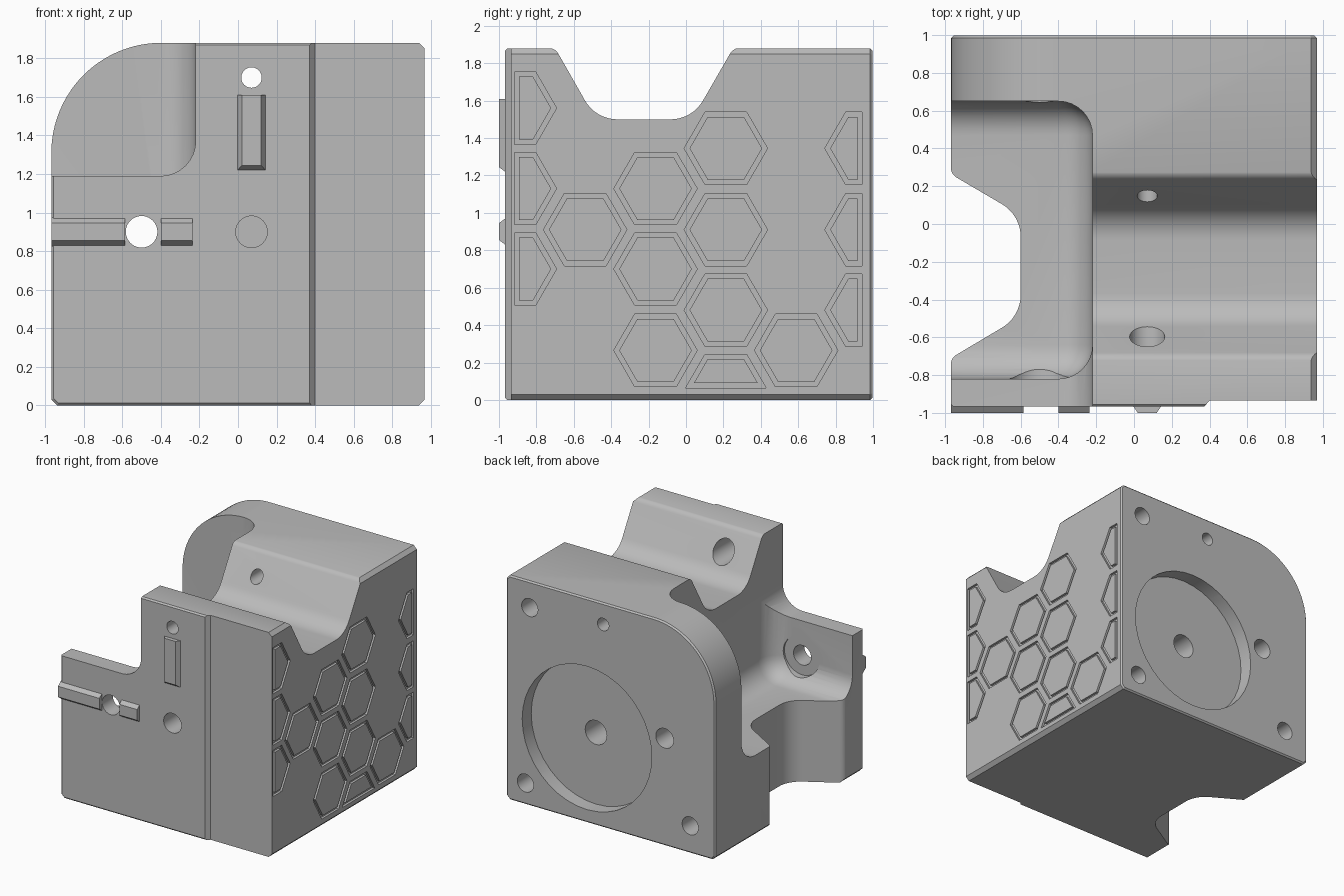
import bpy, bmesh, math
from mathutils import Vector

cube = bpy.data.objects.get("Cube")
if cube:
    bpy.data.objects.remove(cube)

grey = bpy.data.materials.new("light_grey")
grey.use_nodes = True
grey.diffuse_color = (0.5, 0.5, 0.5, 1)
for node in grey.node_tree.nodes:
    if node.type == 'BSDF_PRINCIPLED':
        node.inputs["Base Color"].default_value = (0.5, 0.5, 0.5, 1)


def finish(name, bm):
    bmesh.ops.recalc_face_normals(bm, faces=bm.faces[:])
    mesh = bpy.data.meshes.new(name)
    bm.to_mesh(mesh)
    bm.free()
    mesh.materials.append(grey)
    obj = bpy.data.objects.new(name, mesh)
    bpy.context.collection.objects.link(obj)
    return obj


def rounded(corners):
    """Corners are (u, v, radius, segments); one segment makes a chamfer."""
    out = []
    for i, (u, v, r, seg) in enumerate(corners):
        p = Vector((u, v))
        if not r:
            out.append(p)
            continue
        d1 = (Vector(corners[i - 1][:2]) - p).normalized()
        d2 = (Vector(corners[(i + 1) % len(corners)][:2]) - p).normalized()
        half = d1.angle(d2) / 2
        centre = p + (d1 + d2).normalized() * r / math.sin(half)
        start = p + d1 * r / math.tan(half) - centre
        end = p + d2 * r / math.tan(half) - centre
        out += [centre + start.lerp(end, k / seg).normalized() * r for k in range(seg + 1)]
    return out


def prism(name, points, axis, a, b, cap_bevel=0):
    bm = bmesh.new()
    place = {'x': lambda p, d: (d, p[0], p[1]),
             'y': lambda p, d: (p[0], d, p[1]),
             'z': lambda p, d: (p[0], p[1], d)}[axis]
    ends = [[bm.verts.new(place(p, d)) for p in points] for d in (a, b)]
    caps = [bm.faces.new(e) for e in ends]
    n = len(points)
    for i in range(n):
        j = (i + 1) % n
        bm.faces.new((ends[0][i], ends[0][j], ends[1][j], ends[1][i]))
    bmesh.ops.recalc_face_normals(bm, faces=bm.faces[:])
    if cap_bevel:
        edges = [e for f in caps for e in f.edges]
        bmesh.ops.bevel(bm, geom=edges, offset=cap_bevel, segments=1,
                        profile=0.5, affect='EDGES')
    return finish(name, bm)


def rod(x, z, r, y0, y1):
    pts = [(x + r * math.cos(t * math.tau / 40), z + r * math.sin(t * math.tau / 40))
           for t in range(40)]
    return prism("hole_cutter", pts, 'y', y0, y1)


def frustum(name, x, z, y0, y1, inset_x, inset_low, inset_high):
    """Bar on the front face, narrowing from y0 to y1."""
    bm = bmesh.new()
    bmesh.ops.create_cube(bm, size=2)
    for v in bm.verts:
        front = v.co.y < 0
        i, k = v.co.x > 0, v.co.z > 0
        dx = inset_x * (-1 if i else 1) * front
        dz = (-inset_high if k else inset_low) * front
        v.co = (x[i] + dx, y1 if front else y0, z[k] + dz)
    return finish(name, bm)


# main block with the big rounded upper corner
W, TOP, FRONT, BACK = 0.968, 1.88, -0.967, 0.997
body = prism("mount_body", rounded([
    (-W, 0, 0.03, 1), (W, 0, 0.03, 1), (W, TOP, 0.03, 1), (-W, TOP, 0.57, 24)]),
    'y', FRONT, BACK, 0.012)


def cut(cutter):
    cutter.hide_render = True
    mod = body.modifiers.new("cut", 'BOOLEAN')
    mod.operation, mod.solver, mod.object = 'DIFFERENCE', 'EXACT', cutter
    bpy.context.view_layer.objects.active = body
    bpy.ops.object.modifier_apply(modifier=mod.name)
    bpy.data.objects.remove(cutter)


# side pocket with filleted floor and walls
bm = bmesh.new()
bmesh.ops.create_cube(bm, size=1)
lo, hi = Vector((-2, -0.82, 0.68)), Vector((-0.22, 0.65, 3))
for v in bm.verts:
    v.co = [lo[i] if v.co[i] < 0 else hi[i] for i in range(3)]
bmesh.ops.bevel(bm, geom=bm.edges[:], offset=0.18, segments=8, profile=0.5, affect='EDGES')
cut(finish("pocket_cutter", bm))

# open upper corner of the front wall
cut(prism("corner_cutter", rounded([
    (-2, 1.19, 0, 1), (-0.22, 1.19, 0.18, 10), (-0.22, 3, 0, 1), (-2, 3, 0, 1)]),
    'y', -2, -0.3))

# upright channel in the side
cut(prism("channel_cutter", rounded([
    (-1.5, 0.4, 0, 1), (-0.97, 0.4, 0, 1), (-0.97, 0.264, 0.06, 5), (-0.6, 0.047, 0.2, 8),
    (-0.6, -0.49, 0.2, 8), (-0.97, -0.71, 0.06, 5), (-0.97, -0.8, 0, 1), (-1.5, -0.8, 0, 1)]),
    'z', -1, 3))

# trough across the top
cut(prism("trough_cutter", rounded([
    (-0.8, 2.5, 0, 1), (-0.8, 1.882, 0, 1), (-0.70, 1.882, 0.06, 5), (-0.483, 1.5, 0.2, 8),
    (0.033, 1.5, 0.2, 8), (0.253, 1.882, 0.06, 5), (0.4, 1.882, 0, 1), (0.4, 2.5, 0, 1)]),
    'x', -2, 2))

# shallow step on the front face
cut(prism("step_cutter", [(0.36, -0.98), (0.40, -0.935), (1.5, -0.935), (1.5, -1.5), (0.36, -1.5)],
          'z', -1, 3))

# round recess and its centre hole on the back
cut(rod(0.22, 0.71, 0.6, 0.877, 1.5))
cut(rod(0.22, 0.71, 0.1, 0.45, 1.2))

# mounting holes on the back
for x, z in ((0.75, 1.66), (0.79, 0.18), (-0.737, 0.23)):
    cut(rod(x, z, 0.075, 0.6, 1.5))

# through holes with counterbores, and the front hole
cut(rod(-0.5, 0.9, 0.082, -2, 2))
cut(rod(-0.5, 0.9, 0.165, -0.825, -0.45))
cut(rod(0.07, 1.7, 0.053, -2, 2))
cut(rod(0.07, 1.7, 0.093, -0.84, -0.4))
cut(rod(0.07, 0.9, 0.082, -2, -0.45))

# honeycomb grooves on the side
columns = {0: (1.56, 1.13, 0.70), 1: (0.91,), 2: (1.13, 0.70, 0.265),
           3: (1.345, 0.91, 0.48, 0.05), 4: (0.265,), 5: (1.345, 0.91, 0.48)}
bm = bmesh.new()
for col, heights in columns.items():
    for z in heights:
        bm.faces.new([bm.verts.new((W, -0.915 + 0.376 * col + 0.223 * math.cos(k * math.pi / 3),
                                    z + 0.223 * math.sin(k * math.pi / 3))) for k in range(6)])
for co, no in (((0, -0.918, 0), (0, -1, 0)), ((0, 0.942, 0), (0, 1, 0)), ((0, 0, 0.065), (0, 0, -1))):
    bmesh.ops.bisect_plane(bm, geom=bm.verts[:] + bm.edges[:] + bm.faces[:],
                           plane_co=co, plane_no=no, clear_outer=True)
bmesh.ops.inset_individual(bm, faces=bm.faces[:], thickness=0.025, use_even_offset=True)
inner = [f for f in bm.faces if f.calc_area() > 0.02]
bmesh.ops.delete(bm, geom=inner, context='FACES_ONLY')
grooves = finish("groove_cutter", bm)
solid = grooves.modifiers.new("solid", 'SOLIDIFY')
solid.thickness, solid.offset = 0.04, 0
cut(grooves)

bpy.ops.object.select_all(action='DESELECT')
body.select_set(True)
bpy.context.view_layer.objects.active = body
bpy.ops.object.shade_smooth_by_angle(angle=math.radians(30))

# locating bars on the front
frustum("long_key_bar", (-W, -0.585), (0.81, 0.99), -0.94, -1, 0, 0.045, 0.045)
frustum("short_key_bar", (-0.4, -0.235), (0.81, 0.99), -0.94, -1, 0, 0.045, 0.045)
frustum("upright_key_bar", (-0.02, 0.16), (1.2, 1.61), -0.94, -1, 0.04, 0.045, 0)
